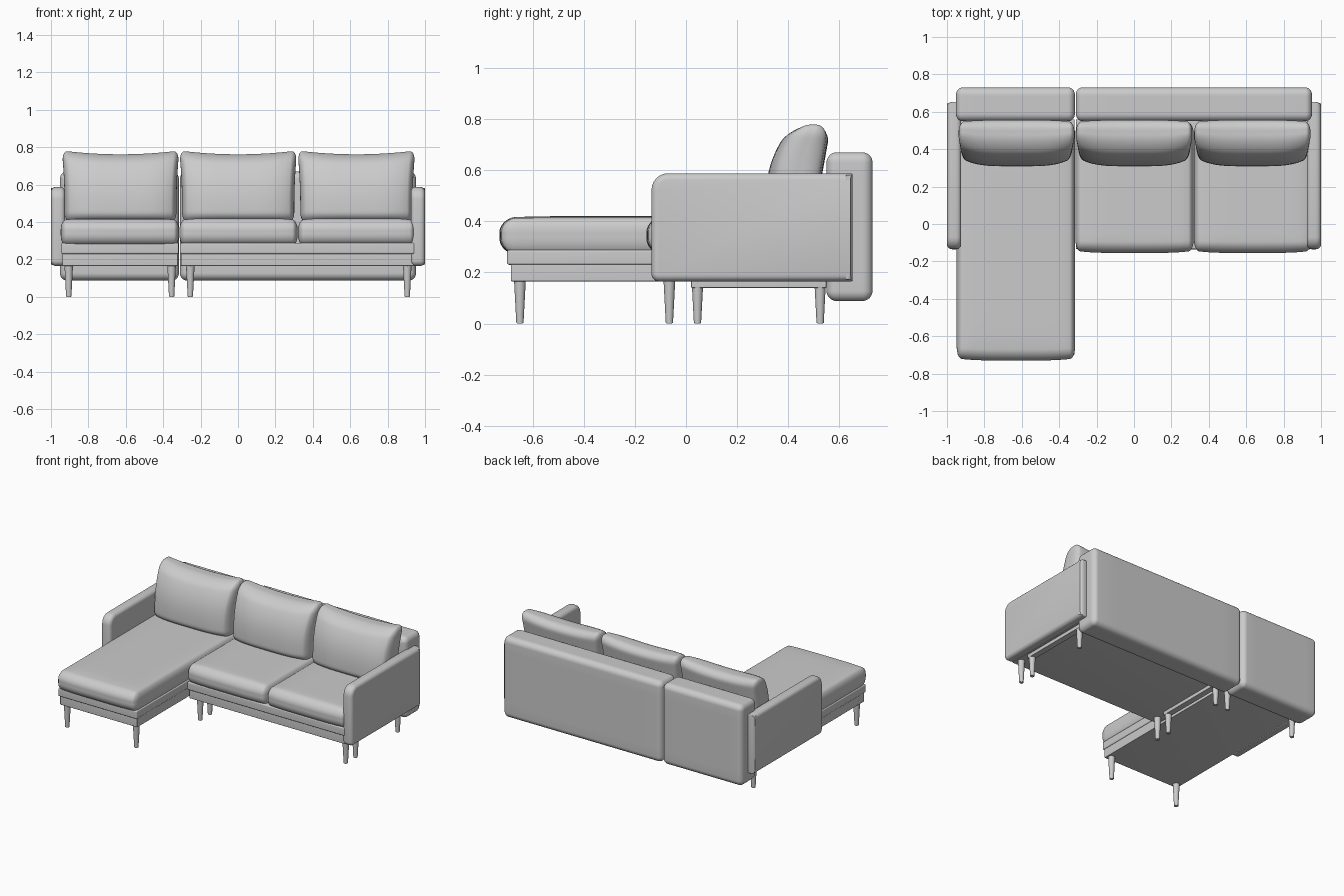
import bpy, bmesh, math
from mathutils import Vector

if "Cube" in bpy.data.objects:
    bpy.data.objects.remove(bpy.data.objects["Cube"])


def finish(name, bm, angle=40):
    bmesh.ops.recalc_face_normals(bm, faces=bm.faces)
    me = bpy.data.meshes.new(name)
    bm.to_mesh(me)
    bm.free()
    ob = bpy.data.objects.new(name, me)
    bpy.context.collection.objects.link(ob)
    bpy.ops.object.select_all(action='DESELECT')
    ob.select_set(True)
    bpy.context.view_layer.objects.active = ob
    bpy.ops.object.shade_smooth_by_angle(angle=math.radians(angle))
    return ob


# Rounded box from min/max corners; radius per axis, optional deform(unit, position)
def soft_box(name, lo, hi, rad, deform=None, cuts=15):
    lo, hi = Vector(lo), Vector(hi)
    mid, half = (lo + hi) / 2, (hi - lo) / 2
    bm = bmesh.new()
    bmesh.ops.create_cube(bm, size=2)
    bmesh.ops.subdivide_edges(bm, edges=bm.edges[:], cuts=cuts, use_grid_fill=True)
    edge = 1 - 8 / (cuts + 1)          # outer four steps form the rounding
    for v in bm.verts:
        core, out = Vector(), Vector()
        for i in range(3):
            c = v.co[i]
            s = math.copysign(1, c)
            if abs(c) > edge + 1e-5:
                core[i] = s * (half[i] - rad[i])
                out[i] = s * math.tan((abs(c) - edge) / (1 - edge) * math.pi / 4)
            else:
                core[i] = c / edge * (half[i] - rad[i])
        if out.length > 0:
            out.normalize()
        p = core + Vector([out[i] * rad[i] for i in range(3)])
        u = Vector([p[i] / half[i] for i in range(3)])
        p = p + mid
        v.co = deform(u, p) if deform else p
    return finish(name, bm)


# Seat cushion: slightly crowned top and bulging front
def crown(u, p):
    q = p.copy()
    edge = max(abs(u.x) ** 6, abs(u.y) ** 12)
    if u.z > 0:
        q.z -= 0.012 * edge * u.z
    if u.y < 0:
        q.y += 0.012 * abs(u.x) ** 4 * -u.y
    return q


# Back cushion: leaning, pinched sides, sagging top between pointed corners
def pillow(u, p):
    v, w = (u.z + 1) / 2, (u.y + 1) / 2
    pinch = abs(u.x) ** 4
    front = 0.308 + 0.10 * v ** 3 + 0.045 * pinch
    back = 0.50 + 0.065 * v - 0.012 * pinch
    q = p.copy()
    q.y = front + (back - front) * w
    q.z -= 0.02 * (1 - u.x ** 2) * v
    q.x -= 0.014 * u.x * (1 - v) + 0.006 * u.x * (1 - u.z ** 2)
    return q


# Arm: side profile with rounded corners, extruded and softened
def arm(name, x0, x1):
    y0, y1, z0, z1 = -0.135, 0.652, 0.165, 0.588
    corners = [(y0, z0, 0.03, 180), (y1, z0, 0.006, 270),
               (y1, z1, 0.006, 0), (y0, z1, 0.065, 90)]
    bm = bmesh.new()
    verts = []
    for y, z, r, start in corners:
        cy = y + r if y == y0 else y - r
        cz = z + r if z == z0 else z - r
        for k in range(7):
            a = math.radians(start + 15 * k)
            verts.append(bm.verts.new((x0, cy + r * math.cos(a), cz + r * math.sin(a))))
    face = bm.faces.new(verts)
    ext = bmesh.ops.extrude_face_region(bm, geom=[face])
    new = [g for g in ext['geom'] if isinstance(g, bmesh.types.BMVert)]
    bmesh.ops.translate(bm, verts=new, vec=(x1 - x0, 0, 0))
    bmesh.ops.recalc_face_normals(bm, faces=bm.faces)
    rim = [e for e in bm.edges if abs(e.verts[0].co.x - e.verts[1].co.x) < 1e-6]
    bmesh.ops.bevel(bm, geom=rim, offset=0.026, segments=5, profile=0.5,
                    affect='EDGES', clamp_overlap=False)
    finish(name, bm)


def leg(name, x, y):
    bm = bmesh.new()
    bmesh.ops.create_cone(bm, cap_ends=True, segments=20, radius1=0.014,
                          radius2=0.023, depth=0.17)
    bmesh.ops.translate(bm, verts=bm.verts, vec=(x, y, 0.085))
    rim = [e for e in bm.edges if e.verts[0].co.z < 0.01 and e.verts[1].co.z < 0.01]
    bmesh.ops.bevel(bm, geom=rim, offset=0.003, segments=2, affect='EDGES')
    finish(name, bm)


# Seat bases: a wider upper frame on a slightly inset lower frame
small = (0.008, 0.008, 0.008)
for side, xa, xb, front in (("chaise", -0.945, -0.317, -0.70), ("sofa", -0.311, 0.945, -0.135)):
    soft_box(side + "_upper_frame", (xa, front, 0.23), (xb, 0.56, 0.288), small, cuts=9)
    soft_box(side + "_lower_frame", (xa + 0.006, front + 0.015, 0.165),
             (xb - 0.006, 0.56, 0.235), (0.004,) * 3, cuts=9)

# Seat cushions
seat_r = (0.028, 0.06, 0.06)
soft_box("chaise_seat_cushion", (-0.948, -0.73, 0.274), (-0.315, 0.54, 0.42), seat_r, crown, 23)
soft_box("left_seat_cushion", (-0.313, -0.155, 0.274), (0.319, 0.54, 0.42), seat_r, crown, 23)
soft_box("right_seat_cushion", (0.321, -0.155, 0.274), (0.948, 0.54, 0.42), seat_r, crown, 23)

# Back cushions
for i, (xa, xb) in enumerate(((-0.942, -0.314), (-0.314, 0.316), (0.318, 0.948))):
    soft_box("back_cushion_%d" % (i + 1), (xa, 0.31, 0.40), (xb, 0.56, 0.782),
             (0.03, 0.10, 0.055), pillow, 27)

# Upholstered back panels
for side, xa, xb in (("chaise", -0.952, -0.316), ("sofa", -0.311, 0.952)):
    soft_box(side + "_back_panel", (xa, 0.55, 0.088), (xb, 0.73, 0.67), (0.035, 0.04, 0.04))

# Arms
arm("left_arm", -1.0, -0.924)
arm("right_arm", 0.924, 1.0)

# Legs and the rails joining the sofa's rear pairs
for x in (-0.905, -0.355):
    for y in (-0.65, 0.525):
        leg("chaise_leg", x, y)
for x in (-0.255, 0.905):
    for y in (-0.065, 0.045, 0.525):
        leg("sofa_leg", x, y)
    soft_box("leg_rail", (x - 0.022, 0.02, 0.14), (x + 0.022, 0.55, 0.17), (0.003,) * 3, cuts=9)
